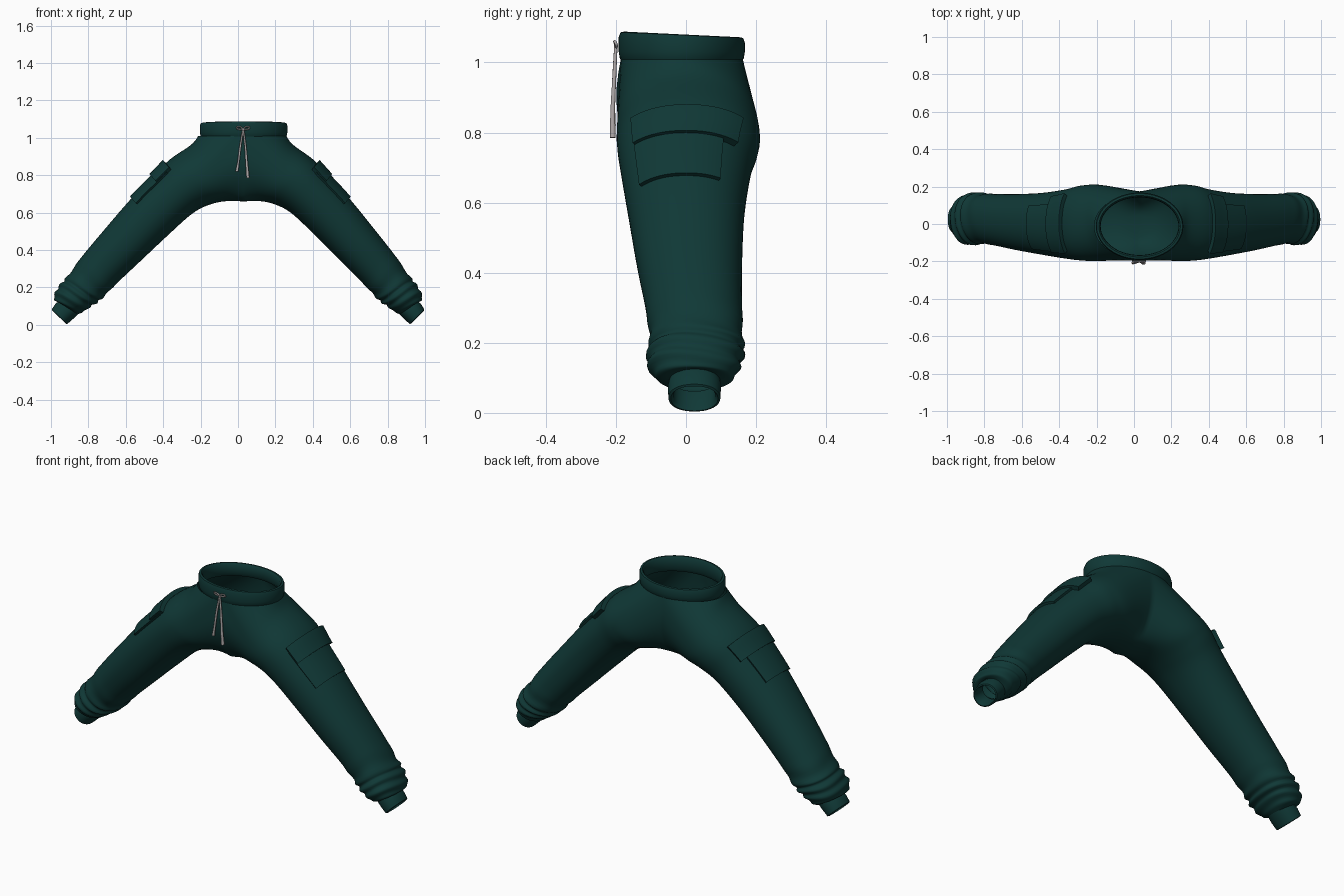
import bpy, bmesh, math
from mathutils import Vector

if "Cube" in bpy.data.objects:
    bpy.data.objects.remove(bpy.data.objects["Cube"])

CX, CY = 0.03, -0.012      # centre of the waist
N, SUB = 56, 6             # points around a leg, steps between sections


def material(name, col):
    m = bpy.data.materials.new(name)
    m.diffuse_color = (*col, 1)
    m.use_nodes = True
    m.node_tree.nodes["Principled BSDF"].inputs["Base Color"].default_value = m.diffuse_color
    return m


teal = material("dark teal cloth", (0.0050, 0.040, 0.037))
grey = material("grey cord", (0.42, 0.39, 0.39))

# Leg sections: lower x, z, upper x, z, front y, back y
SECTIONS = [
    (0.13, 0.660, 0.295, 0.962, -0.197, 0.207),
    (0.22, 0.635, 0.40, 0.885, -0.196, 0.207),
    (0.30, 0.585, 0.48, 0.800, -0.186, 0.186),
    (0.42, 0.470, 0.60, 0.670, -0.165, 0.167),
    (0.55, 0.340, 0.73, 0.510, -0.140, 0.160),
    (0.66, 0.230, 0.84, 0.370, -0.115, 0.160),
    (0.73, 0.155, 0.915, 0.262, -0.103, 0.163),
    (0.765, 0.122, 0.945, 0.225, -0.106, 0.163),
    (0.80, 0.098, 0.975, 0.180, -0.108, 0.155),
    (0.84, 0.068, 0.985, 0.135, -0.085, 0.135),
    (0.868, 0.055, 0.965, 0.125, -0.045, 0.095),
]


def spow(v, p):
    return math.copysign(abs(v) ** p, v)


def section_point(s, a):
    """Rounded leg section; angle 0 front, 90 outer, 180 back, 270 inner."""
    lx, lz, ux, uz, yf, yb = s
    w = spow(math.sin(a), 0.92)
    return Vector(((lx + ux) / 2 + (ux - lx) / 2 * w,
                   (yf + yb) / 2 - (yb - yf) / 2 * spow(math.cos(a), 0.92),
                   (lz + uz) / 2 + (uz - lz) / 2 * w))


def hip_point(a):
    """Half of the waist opening joined to the centre seam."""
    s, c = math.sin(a), math.cos(a)
    if s >= 0:
        return Vector((CX + 0.228 * s, CY - 0.174 * c, 1.01))
    belly = 0.02 * math.sin(math.pi * min(1, -s * 1.1))
    return Vector((CX, CY - (0.174 + belly) * spow(c, 0.5), 1.01 + 0.35 * s))


def key_point(i, a):
    return hip_point(a) if i <= 0 else section_point(SECTIONS[min(i, len(SECTIONS)) - 1], a)


def leg_point(t, a):
    """Smooth curve through the sections, with folds above the ankle."""
    i = min(int(t), len(SECTIONS) - 1)
    f = t - i
    p0, p1, p2, p3 = (key_point(i + k, a) for k in (-1, 0, 1, 2))
    p = 0.5 * (2 * p1 + (p2 - p0) * f + (2 * p0 - 5 * p1 + 4 * p2 - p3) * f * f
               + (3 * p1 - p0 - 3 * p2 + p3) * f ** 3)
    if 6 < t < 10.5:
        mid = (leg_mid(i) * (1 - f) + leg_mid(i + 1) * f)
        fade = math.sin((t - 6) / 4.5 * math.pi)
        p += (p - mid) * 0.055 * fade * math.sin(6.3 * t + 1.3 * math.sin(2 * a))
    return p


def leg_mid(i):
    lx, lz, ux, uz, yf, yb = SECTIONS[min(i, len(SECTIONS)) - 1]
    return Vector(((lx + ux) / 2, (yf + yb) / 2, (lz + uz) / 2))


def place(p, side):
    """The left leg mirrors the right about the slightly shifted waist."""
    if side > 0:
        return p
    return Vector((-p.x + 0.06 * (1 - p.x) / 0.97, p.y, p.z))


def skin(bm, rows, closed=True):
    vs = [[bm.verts.new(p) for p in r] for r in rows]
    n = len(rows[0])
    for r, q in zip(vs, vs[1:]):
        for j in range(n if closed else n - 1):
            k = (j + 1) % n
            bm.faces.new((r[j], r[k], q[k], q[j]))


def finish(bm, name, mat, angle=45):
    bmesh.ops.remove_doubles(bm, verts=bm.verts, dist=0.0004)
    bmesh.ops.recalc_face_normals(bm, faces=bm.faces)
    me = bpy.data.meshes.new(name)
    bm.to_mesh(me)
    bm.free()
    ob = bpy.data.objects.new(name, me)
    bpy.context.collection.objects.link(ob)
    me.materials.append(mat)
    bpy.ops.object.select_all(action='DESELECT')
    ob.select_set(True)
    bpy.context.view_layer.objects.active = ob
    bpy.ops.object.shade_smooth_by_angle(angle=math.radians(angle))
    return ob


ANGLES = [2 * math.pi * j / N for j in range(N)]

# Trouser body: both legs meet along the centre seam
bm = bmesh.new()
for side in (1, -1):
    skin(bm, [[place(leg_point(k / SUB, a), side) for a in ANGLES]
              for k in range(len(SECTIONS) * SUB + 1)])
finish(bm, "trouser_body", teal, 60)

# Waistband: rolled band, a little lower at the back
bm = bmesh.new()
rows = []
for grow, z in ((-0.004, 1.0), (0.003, 1.012), (0.006, 1.03), (0.006, 1.06), (0.001, 1.074),
                (-0.010, 1.076), (-0.018, 1.066), (-0.020, 1.02), (-0.008, 1.0)):
    rows.append([Vector((CX + (0.228 + grow) * math.sin(a), CY - (0.174 + grow) * math.cos(a),
                         z + (0.004 + 0.008 * math.cos(a) if z > 1.05 else 0))) for a in ANGLES])
skin(bm, rows)
finish(bm, "waistband", teal)

# Ankle cuffs: short open tubes with an inner wall
CUFF = [(0.862, 0.058, 0.955, 0.132, -0.047, 0.097), (0.885, 0.035, 0.978, 0.112, -0.052, 0.100),
        (0.918, 0.004, 0.996, 0.082, -0.050, 0.098), (0.924, 0.006, 0.994, 0.076, -0.043, 0.091),
        (0.920, 0.016, 0.984, 0.080, -0.036, 0.084), (0.874, 0.062, 0.944, 0.124, -0.036, 0.084)]
for side, label in ((1, "right"), (-1, "left")):
    bm = bmesh.new()
    skin(bm, [[place(section_point(s, a), side) for a in ANGLES] for s in CUFF])
    finish(bm, label + "_cuff", teal)


def patch(name, side, t0, t1, a0, a1, h):
    """Raised cloth panel that follows the leg surface."""
    bm = bmesh.new()
    nt, na = 8, 20
    rows = []
    for i in range(-1, nt + 2):
        row = []
        for j in range(-1, na + 2):
            edge = i in (-1, nt + 1) or j in (-1, na + 1)
            t = t0 + (t1 - t0) * min(max(i, 0), nt) / nt
            a = math.radians(a0 + (a1 - a0) * min(max(j, 0), na) / na)
            p = leg_point(t, a)
            du = leg_point(t + 0.02, a) - leg_point(t - 0.02, a)
            dv = leg_point(t, a + 0.02) - leg_point(t, a - 0.02)
            n = dv.cross(du).normalized()
            if n.dot(Vector((0.6, 0, 0.8))) < 0:
                n = -n
            row.append(place(p + n * (-0.004 if edge else h), side))
        rows.append(row)
    skin(bm, rows, closed=False)
    finish(bm, name, teal, 40)


# Cargo pockets with overlapping flaps
for side, label in ((1, "right"), (-1, "left")):
    patch(label + "_pocket", side, 2.5, 3.95, 42, 122, 0.012)
    patch(label + "_pocket_flap", side, 2.25, 3.08, 43, 136, 0.022)


def cord(name, pts, radii):
    cu = bpy.data.curves.new(name, 'CURVE')
    cu.dimensions = '3D'
    cu.bevel_depth = 1.0
    cu.bevel_resolution = 2
    cu.resolution_u = 6
    sp = cu.splines.new('BEZIER')
    sp.bezier_points.add(len(pts) - 1)
    for b, p, r in zip(sp.bezier_points, pts, radii):
        b.co, b.radius = p, r
        b.handle_left_type = b.handle_right_type = 'AUTO'
    cu.use_fill_caps = True
    cu.materials.append(grey)
    ob = bpy.data.objects.new(name, cu)
    bpy.context.collection.objects.link(ob)


# Drawstring: two hanging ends and a small bow
cord("left_drawstring", [(0.028, -0.200, 1.05), (0.012, -0.205, 0.95), (0.002, -0.208, 0.87),
                         (-0.006, -0.208, 0.82)], [0.005, 0.006, 0.006, 0.008])
cord("right_drawstring", [(0.028, -0.200, 1.05), (0.040, -0.205, 0.95), (0.047, -0.209, 0.86),
                          (0.053, -0.209, 0.785)], [0.005, 0.006, 0.007, 0.009])
for s, label in ((1, "right"), (-1, "left")):
    cord(label + "_bow_loop", [(0.027, -0.200, 1.048), (0.027 + s * 0.02, -0.204, 1.060),
                               (0.027 + s * 0.034, -0.200, 1.054), (0.027 + s * 0.016, -0.198, 1.044),
                               (0.027, -0.200, 1.048)], [0.004] * 5)
